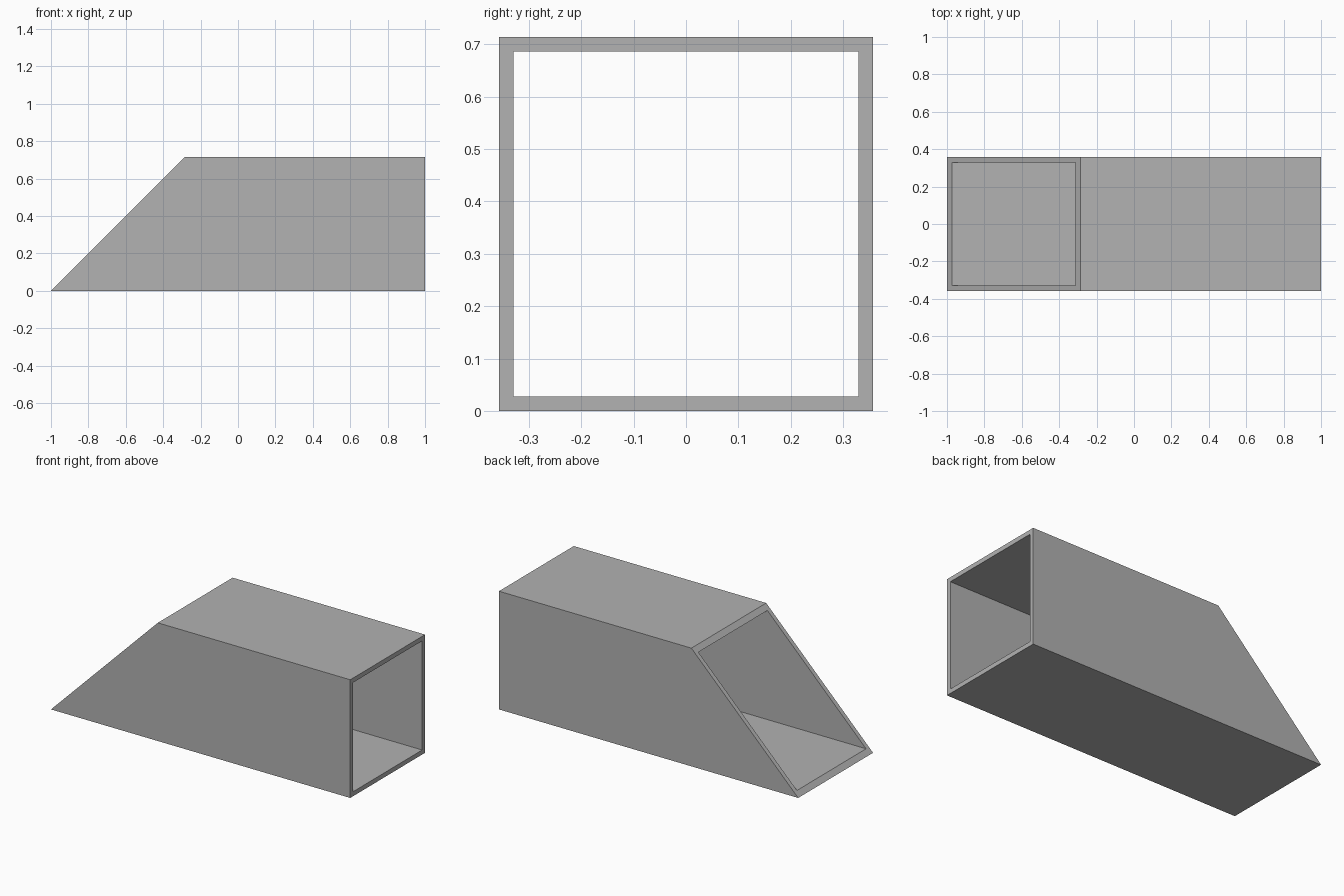
import bpy
import bmesh

cube = bpy.data.objects.get("Cube")
if cube:
    bpy.data.objects.remove(cube, do_unlink=True)

SIDE = 0.714    # outer width and height of the square section
WALL = 0.0275   # wall thickness
END = 1.0       # half of the overall length

# Plain grey metal
grey = bpy.data.materials.new("grey_metal")
grey.use_nodes = True
color = (0.445, 0.445, 0.445, 1)
grey.diffuse_color = color
grey.node_tree.nodes["Principled BSDF"].inputs["Base Color"].default_value = color

bm = bmesh.new()


def section(inset, mitred):
    """Square loop of the tube; the mitred end leans back at 45 degrees."""
    h = SIDE / 2 - inset
    loop = []
    for sy, sz in ((-1, -1), (1, -1), (1, 1), (-1, 1)):
        z = SIDE / 2 + sz * h
        loop.append(bm.verts.new((z - END if mitred else END, sy * h, z)))
    return loop


def bridge(a, b):
    """Join two square loops with four flat faces."""
    for i in range(4):
        j = (i + 1) % 4
        bm.faces.new((a[i], a[j], b[j], b[i]))


# Outer skin, square rim, inner skin and mitred rim form a closed ring
loops = [section(0, True), section(0, False), section(WALL, False), section(WALL, True)]
for k in range(4):
    bridge(loops[k], loops[(k + 1) % 4])
bmesh.ops.recalc_face_normals(bm, faces=bm.faces)

mesh = bpy.data.meshes.new("mitred_square_tube")
bm.to_mesh(mesh)
bm.free()
mesh.materials.append(grey)
tube = bpy.data.objects.new("mitred_square_tube", mesh)
bpy.context.collection.objects.link(tube)
